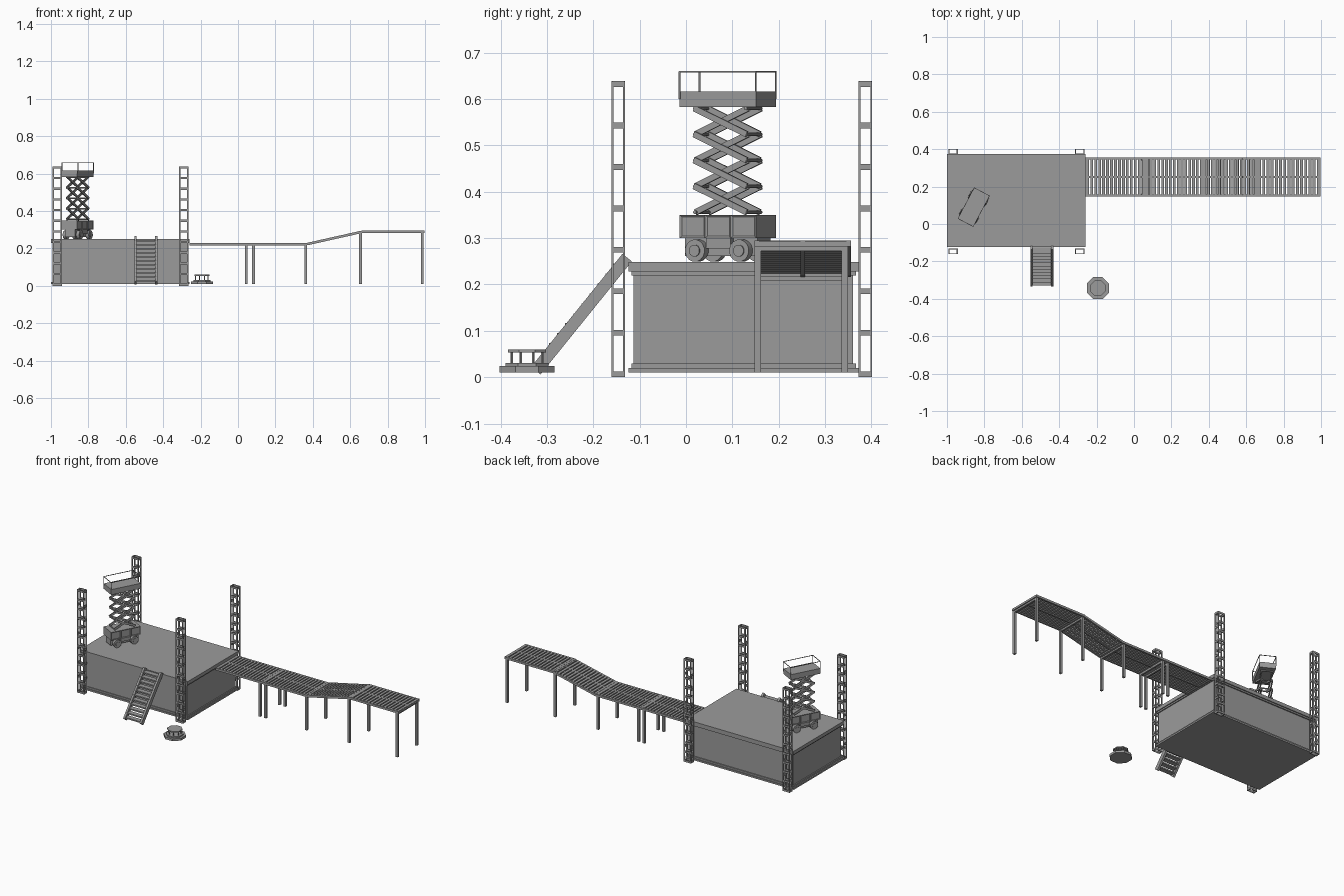
import bpy, bmesh, math
from mathutils import Matrix, Vector

if "Cube" in bpy.data.objects:
    bpy.data.objects.remove(bpy.data.objects["Cube"])

grey = bpy.data.materials.new("steel grey")
grey.use_nodes = True
grey.diffuse_color = (0.33, 0.33, 0.33, 1)
grey.node_tree.nodes["Principled BSDF"].inputs["Base Color"].default_value = (0.33, 0.33, 0.33, 1)


def finish(bm, name, place=None, smooth=False):
    mesh = bpy.data.meshes.new(name)
    bm.to_mesh(mesh)
    bm.free()
    mesh.materials.append(grey)
    ob = bpy.data.objects.new(name, mesh)
    bpy.context.collection.objects.link(ob)
    if place:
        ob.matrix_world = place
    if smooth:
        bpy.ops.object.select_all(action='DESELECT')
        ob.select_set(True)
        bpy.context.view_layer.objects.active = ob
        bpy.ops.object.shade_smooth_by_angle()
    return ob


def box(bm, x0, x1, y0, y1, z0, z1):
    m = Matrix.Translation(((x0 + x1) / 2, (y0 + y1) / 2, (z0 + z1) / 2))
    return bmesh.ops.create_cube(bm, size=1, matrix=m @ Matrix.Diagonal((x1 - x0, y1 - y0, z1 - z0, 1)))


def beam(bm, a, b, w, h):
    # Box running from a to b: w is the level width, h the depth
    a, b = Vector(a), Vector(b)
    d = b - a
    rot = d.to_track_quat('Z', 'Y').to_matrix().to_4x4()
    bmesh.ops.create_cube(bm, size=1, matrix=Matrix.Translation((a + b) / 2) @ rot
                          @ Matrix.Diagonal((w, h, d.length, 1)))


def disc(bm, centre, r, depth, sides, axis='Z', r2=None):
    m = Matrix.Translation(centre)
    if axis == 'Y':
        m = m @ Matrix.Rotation(math.pi / 2, 4, 'X')
    m = m @ Matrix.Rotation(math.pi / sides, 4, 'Z')
    bmesh.ops.create_cone(bm, cap_ends=True, segments=sides, radius1=r,
                          radius2=r if r2 is None else r2, depth=depth, matrix=m)


# Stage: recessed walls between a top slab and a bottom flange
bm = bmesh.new()
box(bm, -0.985, -0.27, -0.113, 0.36, 0.012, 0.235)
finish(bm, "stage_walls")
bm = bmesh.new()
box(bm, -1, -0.258, -0.124, 0.373, 0.228, 0.249)
box(bm, -0.992, -0.264, -0.118, 0.367, 0.219, 0.228)
finish(bm, "stage_deck")
bm = bmesh.new()
box(bm, -1, -0.258, -0.124, 0.373, 0.01, 0.02)
box(bm, -0.992, -0.264, -0.118, 0.367, 0.02, 0.03)
finish(bm, "stage_bottom_flange")

# Four box-shaped ladder towers
for side, x in (("right", -0.967), ("left", -0.29)):
    for end, y in (("front", -0.146), ("back", 0.387)):
        bm = bmesh.new()
        for sx in (-1, 1):
            for sy in (-1, 1):
                px, py = x + sx * 0.021, y + sy * 0.0125
                box(bm, px - 0.004, px + 0.004, py - 0.002, py + 0.002, 0, 0.638)
        for i in range(8):
            z = 0.006 + i * 0.0895
            for sx in (-1, 1):
                px = x + sx * 0.022
                box(bm, px - 0.003, px + 0.003, y - 0.0125, y + 0.0125, z - 0.006, z + 0.006)
        for i in range(12):
            z = 0.006 + i * 0.057
            for sy in (-1, 1):
                py = y + sy * 0.0125
                box(bm, x - 0.021, x + 0.021, py - 0.002, py + 0.002, z - 0.006, z + 0.006)
        finish(bm, f"{end}_{side}_tower")

# Stairs leaning on the front of the stage
foot, head = Vector((0, -0.324, 0.014)), Vector((0, -0.127, 0.258))
bm = bmesh.new()
for x in (-0.548, -0.436):
    beam(bm, foot + Vector((x, 0, 0)), head + Vector((x, 0, 0)), 0.013, 0.026)
finish(bm, "stair_rails")
bm = bmesh.new()
for i in range(11):
    p = foot.lerp(head, (i + 0.6) / 11.4)
    box(bm, -0.545, -0.439, p.y - 0.016, p.y + 0.014, p.z - 0.004, p.z + 0.004)
finish(bm, "stair_treads")

# Small eight-sided stand
cx, cy = -0.193, -0.343
bm = bmesh.new()
disc(bm, (cx, cy, 0.017), 0.064, 0.014, 8)
disc(bm, (cx, cy, 0.027), 0.05, 0.008, 8)
finish(bm, "stand_base")
bm = bmesh.new()
for i in range(8):
    a = math.tau * (i + 0.5) / 8
    disc(bm, (cx + 0.036 * math.cos(a), cy + 0.036 * math.sin(a), 0.042), 0.003, 0.026, 6)
finish(bm, "stand_posts")
bm = bmesh.new()
disc(bm, (cx, cy, 0.0565), 0.044, 0.007, 8)
finish(bm, "stand_top")

# Walkway: two level panels, a ramp and a raised panel
Y0, Y1, YM = 0.148, 0.356, 0.252
path = [(-0.258, 0.223), (0.06, 0.223), (0.37, 0.223), (0.66, 0.288), (0.997, 0.288)]
for n, ((xa, za), (xb, zb)) in enumerate(zip(path, path[1:]), 1):
    bm = bmesh.new()
    for y in (Y0 + 0.005, YM, Y1 - 0.005):
        beam(bm, (xa, y, za), (xb, y, zb), 0.01, 0.013)
    for x, z in ((xa + 0.005, za), (xb - 0.005, zb)):
        box(bm, x - 0.005, x + 0.005, Y0, Y1, z - 0.006, z + 0.006)
    finish(bm, f"walkway_frame_{n}")
    bm = bmesh.new()
    a, b = Vector((xa, 0, za + 0.003)), Vector((xb, 0, zb + 0.003))
    step = (b - a) / 15
    for i in range(15):
        p = a + step * (i + 0.5)
        d = step * 0.34
        beam(bm, p - d + Vector((0, YM, 0)), p + d + Vector((0, YM, 0)), Y1 - Y0 - 0.012, 0.008)
    finish(bm, f"walkway_slats_{n}")

# Walkway legs in pairs, joined by a cross bar under the deck
for n, (x, top) in enumerate(((0.045, 0.22), (0.083, 0.22), (0.362, 0.22),
                              (0.655, 0.284), (0.985, 0.284)), 1):
    bm = bmesh.new()
    for y in (Y0 + 0.007, Y1 - 0.013):
        box(bm, x - 0.007, x + 0.007, y - 0.007, y + 0.007, 0.01, top)
    box(bm, x - 0.005, x + 0.005, Y0, Y1 - 0.006, top - 0.012, top)
    finish(bm, f"walkway_legs_{n}")

# Scissor lift, built lengthwise on its own axes and then turned on the stage
lift = Matrix.Translation((-0.857, 0.09, 0)) @ Matrix.Rotation(math.radians(62), 4, 'Z')
L, W = 0.093, 0.046

# Chassis with inset side panels
bm = bmesh.new()
box(bm, -L, L, -W, W, 0.3, 0.35)
box(bm, -L * 0.95, L * 0.95, -W * 0.65, W * 0.65, 0.262, 0.3)
box(bm, -0.03, 0.03, -W * 0.95, W * 0.95, 0.278, 0.3)
bm.normal_update()
sides = [f for f in bm.faces if abs(f.normal.y) > 0.9 and f.calc_center_median().z > 0.31]
edges = list({e for f in sides for e in f.edges if abs(e.verts[0].co.x - e.verts[1].co.x) > 0.1})
bmesh.ops.subdivide_edges(bm, edges=edges, cuts=2)
panels = [f for f in bm.faces if abs(f.normal.y) > 0.9 and f.calc_center_median().z > 0.31]
bmesh.ops.inset_individual(bm, faces=panels, thickness=0.006, depth=-0.003)
finish(bm, "lift_chassis", lift)

# Wheels with raised hubs
bm = bmesh.new()
for x in (-0.054, 0.054):
    for s in (-1, 1):
        disc(bm, (x, s * 0.041, 0.273), 0.024, 0.018, 16, 'Y')
        disc(bm, (x, s * 0.043, 0.273), 0.013, 0.02, 12, 'Y')
finish(bm, "lift_wheels", lift, smooth=True)

# Four stacked crossed arms on each side, with pivot rods between
bm = bmesh.new()
Z0, RISE, R = 0.356, 0.056, 0.064
for s in (-1, 1):
    for i in range(4):
        z = Z0 + i * RISE
        for d in (-1, 1):
            y = s * 0.03 + d * 0.003
            beam(bm, (-d * R, y, z), (d * R, y, z + RISE), 0.006, 0.013)
for i in range(5):
    for x in (-R, R):
        disc(bm, (x * 0.97, 0, Z0 + i * RISE), 0.004, 0.07, 8, 'Y')
finish(bm, "lift_scissor_arms", lift)

# Work platform and its guard rail
bm = bmesh.new()
box(bm, -L, L, -W, W, 0.583, 0.616)
finish(bm, "lift_platform", lift)
bm = bmesh.new()
corners = [(-L, -W), (L, -W), (L, W), (-L, W)]
for (xa, ya), (xb, yb) in zip(corners, corners[1:] + corners[:1]):
    beam(bm, (xa, ya, 0.659), (xb, yb, 0.659), 0.003, 0.003)
    beam(bm, (xa, ya, 0.6), (xa, ya, 0.66), 0.003, 0.003)
finish(bm, "lift_guard_rail", lift)
